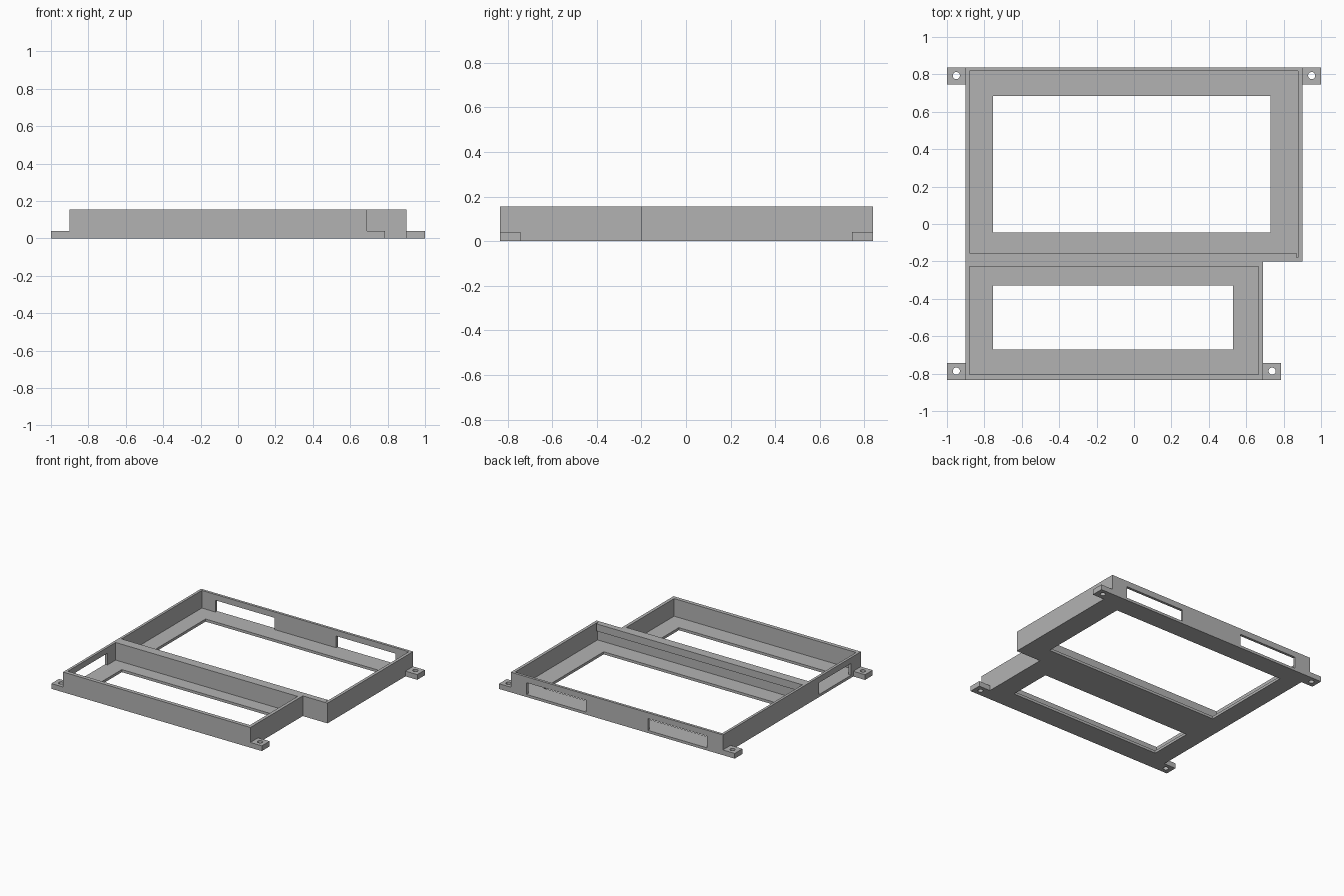
import bpy, bmesh

if "Cube" in bpy.data.objects:
    bpy.data.objects.remove(bpy.data.objects["Cube"])

H, FLOOR = 0.155, 0.02          # wall height, floor thickness

grey = bpy.data.materials.new("plain grey")
grey.diffuse_color = (0.45, 0.45, 0.45, 1)
grey.use_nodes = True
grey.node_tree.nodes["Principled BSDF"].inputs["Base Color"].default_value = grey.diffuse_color


def make(name, bm):
    bmesh.ops.recalc_face_normals(bm, faces=bm.faces)
    mesh = bpy.data.meshes.new(name)
    bm.to_mesh(mesh)
    bm.free()
    mesh.materials.append(grey)
    ob = bpy.data.objects.new(name, mesh)
    bpy.context.collection.objects.link(ob)
    return ob


def prism(name, outline, z0, z1):
    bm = bmesh.new()
    face = bm.faces.new([bm.verts.new((x, y, z0)) for x, y in outline])
    top = bmesh.ops.extrude_face_region(bm, geom=[face])["geom"]
    for v in top:
        if isinstance(v, bmesh.types.BMVert):
            v.co.z = z1
    return make(name, bm)


def box(name, x0, x1, y0, y1, z0, z1):
    return prism(name, [(x0, y0), (x1, y0), (x1, y1), (x0, y1)], z0, z1)


def peg(name, x, y, r):
    bm = bmesh.new()
    bmesh.ops.create_cone(bm, cap_ends=True, segments=24, radius1=r, radius2=r, depth=0.3)
    bmesh.ops.translate(bm, verts=bm.verts, vec=(x, y, 0))
    return make(name, bm)


def cut(ob, cutter):
    mod = ob.modifiers.new("cut", 'BOOLEAN')
    mod.operation = 'DIFFERENCE'
    mod.solver = 'EXACT'
    mod.object = cutter
    bpy.context.view_layer.objects.active = ob
    bpy.ops.object.modifier_apply(modifier=mod.name)
    bpy.data.objects.remove(cutter)


# Stepped tray with a large rear bay and a smaller front bay
tray = prism("tray", [(-0.9, -0.835), (0.69, -0.835), (0.69, -0.2),
                      (0.9, -0.2), (0.9, 0.838), (-0.9, 0.838)], 0, H)
openings = [
    (-0.88, 0.877, -0.18, 0.818, FLOOR, 0.3),      # rear bay
    (-0.88, 0.665, -0.805, -0.227, FLOOR, 0.3),    # front bay
    (-0.755, 0.73, -0.045, 0.685, -0.1, 0.1),      # rear floor window
    (-0.755, 0.53, -0.67, -0.33, -0.1, 0.1),       # front floor window
    (-0.765, -0.265, 0.75, 0.95, FLOOR, 0.11),     # slots in the back wall
    (0.26, 0.765, 0.75, 0.95, FLOOR, 0.11),
    (-1.0, -0.8, -0.715, -0.325, FLOOR, 0.11),     # slot in the left wall
]
for o in openings:
    cut(tray, box("opening_cutter", *o))

# Overhanging lip along the divider wall
box("divider_lip", -0.88, 0.87, -0.18, -0.155, 0.1, H)

# Mounting tabs with screw holes
tabs = [("back_left_tab", -1, -0.9, 0.745, 0.838), ("back_right_tab", 0.9, 1, 0.745, 0.838),
        ("front_left_tab", -1, -0.9, -0.835, -0.742), ("front_right_tab", 0.69, 0.787, -0.835, -0.742)]
for name, x0, x1, y0, y1 in tabs:
    tab = box(name, x0, x1, y0, y1, 0, 0.04)
    cut(tab, peg("hole_cutter", (x0 + x1) / 2, (y0 + y1) / 2 + 0.002, 0.019))
